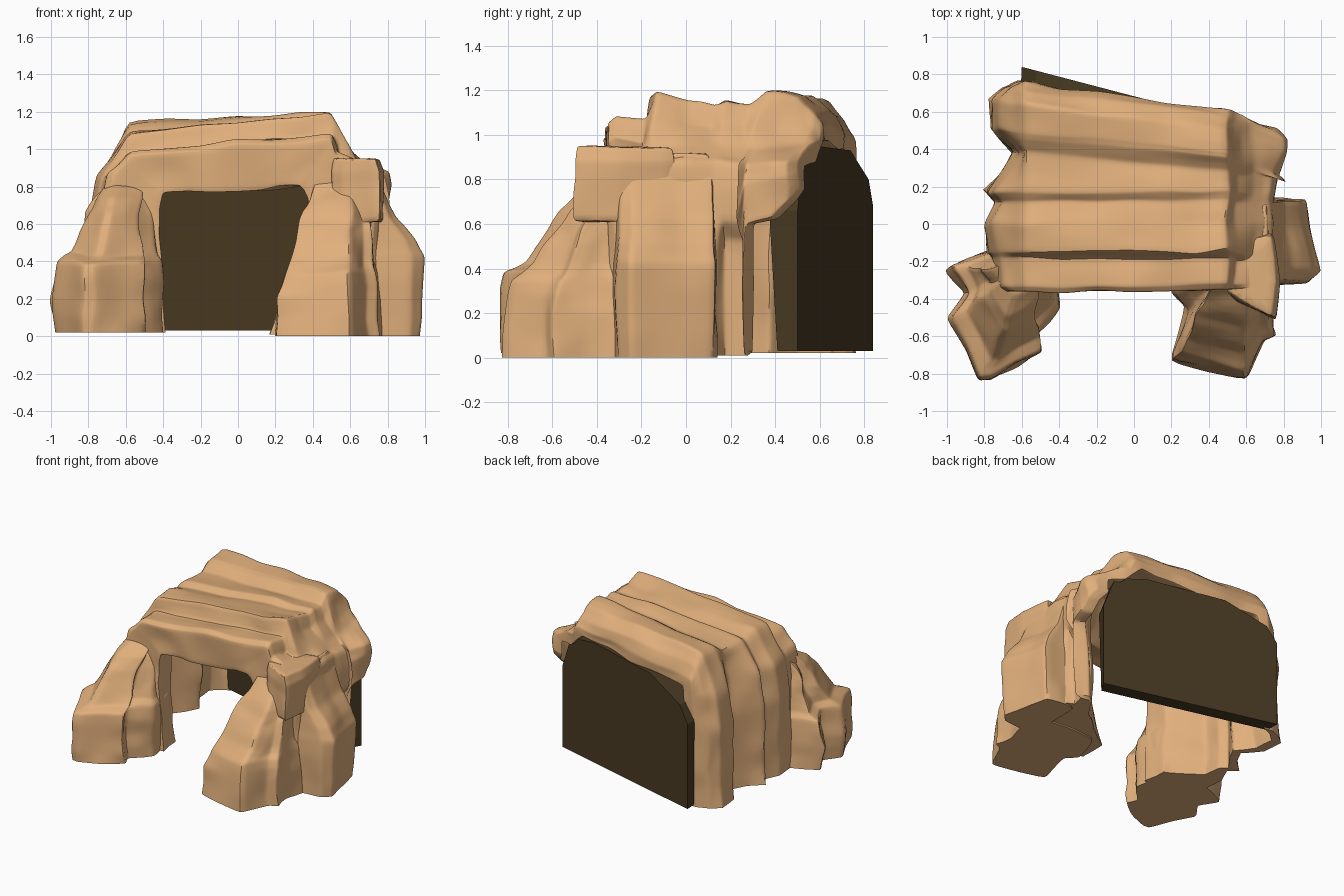
import bpy, bmesh
from math import radians
from mathutils import Vector, noise

if "Cube" in bpy.data.objects:
    bpy.data.objects.remove(bpy.data.objects["Cube"])


def material(name, color):
    m = bpy.data.materials.new(name)
    m.diffuse_color = (*color, 1)
    m.use_nodes = True
    m.node_tree.nodes["Principled BSDF"].inputs["Base Color"].default_value = m.diffuse_color
    return m


ROCK = material("sandstone", (0.75, 0.43, 0.20))
DARK = material("cave_shadow", (0.065, 0.042, 0.016))


def link(name, bm, mat):
    bmesh.ops.recalc_face_normals(bm, faces=bm.faces)
    me = bpy.data.meshes.new(name)
    bm.to_mesh(me)
    bm.free()
    ob = bpy.data.objects.new(name, me)
    bpy.context.collection.objects.link(ob)
    me.materials.append(mat)
    bpy.ops.object.select_all(action='DESELECT')
    ob.select_set(True)
    bpy.context.view_layer.objects.active = ob
    return ob


def finish_rock(name, bm, amount, crease=0.4):
    """Roughen the cage, soften it, and keep hard edges sharp."""
    bmesh.ops.subdivide_edges(bm, edges=bm.edges[:], cuts=1, use_grid_fill=True)
    for v in bm.verts:
        d = noise.noise_vector(v.co * 6) * amount
        if v.co.z < 0.04:
            d.z = 0
        v.co += d
    layer = bm.edges.layers.float.new("crease_edge")
    for e in bm.edges:
        e[layer] = 1.0 if max(v.co.z for v in e.verts) < 0.04 else crease
    ob = link(name, bm, ROCK)
    ob.modifiers.new("soften", 'SUBSURF').levels = 2
    bpy.ops.object.modifier_apply(modifier="soften")
    bpy.ops.object.shade_smooth_by_angle(angle=radians(40))


def boulder(name, outline, anchor, levels, amount=0.03):
    """Stack an outline at (z, x scale, y scale) levels, shrinking towards the anchor."""
    bm = bmesh.new()
    ax, ay = anchor
    n, prev = len(outline), None
    for z, sx, sy in levels:
        ring = [bm.verts.new((ax + (x - ax) * sx, ay + (y - ay) * sy, z)) for x, y in outline]
        if prev:
            for i in range(n):
                j = (i + 1) % n
                bm.faces.new((prev[i], prev[j], ring[j], ring[i]))
        else:
            bm.faces.new(ring[::-1])
        prev = ring
    bm.faces.new(prev)
    finish_rock(name, bm, amount)


# Arch: stations of (y left, y right, roof z left, roof z right, wall x left, wall x right, right wall bottom)
stations = [
    (-0.36, -0.35, 0.97, 1.05, -0.70, 0.72, 0),
    (-0.33, -0.32, 0.99, 1.08, -0.74, 0.75, 0),
    (-0.18, -0.18, 0.98, 1.07, -0.76, 0.77, 0),
    (-0.15, -0.15, 1.09, 1.19, -0.78, 0.77, 0),
    (0.00, 0.01, 1.09, 1.15, -0.80, 0.77, 0),
    (0.12, 0.12, 1.05, 1.13, -0.74, 0.76, 0),
    (0.17, 0.17, 1.09, 1.16, -0.79, 0.69, 0),
    (0.38, 0.27, 1.07, 1.14, -0.64, 0.70, 0),
    (0.45, 0.34, 1.11, 1.20, -0.72, 0.74, 0.02),
    (0.49, 0.37, 1.13, 1.20, -0.76, 0.78, 0.60),
    (0.64, 0.50, 1.15, 1.18, -0.76, 0.81, 0.63),
    (0.72, 0.57, 1.07, 1.12, -0.70, 0.81, 0.70),
    (0.76, 0.60, 0.97, 1.06, -0.62, 0.76, 0.76),
]
# Opening at the mouth; further back the cave widens to a thin shell
mouth = [(-.38, .02), (-.40, .3), (-.42, .55), (-.42, .68), (-.40, .76), (-.15, .78), (.12, .79),
         (.33, .81), (.36, .79), (.38, .75), (.38, .68), (.34, .5), (.25, .25), (.17, .01)]

bm = bmesh.new()
rings = []
for yl, yr, zl, zr, xl, xr, zb in stations:
    ledge = .08 if .15 < yr < .35 else 0
    outer = [(xl, .02), (xl, .3), (xl, .6), (xl + .04, .86), (-.58, zl),
             (-.2, zl + (zr - zl) * .4), (.18, zl + (zr - zl) * .75), (.5, zr),
             (.54, zr - .1), (.64, .95), (xr - .02 + ledge, .88), (xr + ledge, .62),
             (xr, .52 if ledge else .3), (xr, .01)]
    a, b = xl + .07, xr - .09
    wide = [(a, .02), (a, .3), (a, .6), (a + .04, .78), (-.5, .91), (-.2, .94), (.18, .96),
            (.45, .99), (.49, .95), (.57, .87), (b, .82), (b, .6), (b, .3), (b, .01)]
    tl = min(1, max(0, (yl + .2) / .25))
    tr = min(1, max(0, (yr + .1) / .3))
    inner = []
    for (mx, mz), (wx, wz) in zip(mouth, wide):
        t = tl if mx < 0 else tr
        inner.append((mx + (wx - mx) * t, mz + (wz - mz) * t))
    ring = []
    for x, z in outer + inner[::-1]:
        if zb and x > 0 and z < .86:
            z = zb + z * (.86 - zb) / .86
        y = yl + (yr - yl) * (x + .6) / 1.2
        if yl > .4 and x > .5:
            y -= (x - .5) * .3
        ring.append(bm.verts.new((x, y, z)))
    rings.append(ring)
count = len(rings[0])
for a, b in zip(rings, rings[1:]):
    for i in range(count):
        j = (i + 1) % count
        bm.faces.new((a[i], a[j], b[j], b[i]))
for ring in (rings[0], rings[-1]):
    for i in range(count // 2 - 1):
        bm.faces.new((ring[i], ring[i + 1], ring[count - 2 - i], ring[count - 1 - i]))
finish_rock("rock_arch", bm, 0.025)

# Left front foot, sloping up to the arch
boulder("left_foot",
        [(-.99, -.50), (-.83, -.83), (-.77, -.83), (-.49, -.68), (-.53, -.60), (-.40, -.45),
         (-.41, -.2), (-.76, -.14), (-1.0, -.24), (-.90, -.37)],
        (-.54, -.22),
        [(.02, 1, 1), (.2, 1, 1), (.40, .97, .98), (.44, .80, .82), (.56, .66, .66),
         (.66, .60, .58), (.73, .50, .44), (.80, .36, .25)])

# Right front foot
boulder("right_foot",
        [(.19, -.73), (.60, -.82), (.68, -.64), (.75, -.60), (.74, -.45), (.77, -.3),
         (.70, -.1), (.28, -.1), (.20, -.36), (.29, -.45)],
        (.62, -.22),
        [(.0, 1, 1), (.2, .99, .99), (.34, .90, .93), (.42, .80, .78), (.58, .70, .62),
         (.67, .64, .50), (.74, .56, .38), (.84, .45, .22)])

# Square shoulder block above the right foot
boulder("right_shoulder",
        [(.50, -.37), (.56, -.42), (.76, -.51), (.78, -.3), (.75, -.05), (.50, -.1)],
        (.62, -.2), [(.61, .98, .98), (.75, 1, 1), (.88, 1, 1), (.95, .85, .95)], 0.015)

# Side buttress on the right wall
boulder("right_buttress",
        [(.66, -.33), (.93, -.31), (1.0, -.25), (.94, -.02), (.92, .13), (.66, .14)],
        (.68, -.08),
        [(.0, .92, 1), (.2, .98, 1), (.42, 1, 1), (.52, .85, .99), (.64, .52, .96),
         (.78, .30, .92), (.92, .12, .85)], 0.015)

# Dark slanted panel closing the back of the cave
start, end = Vector((-.6, .84, 0)), Vector((.7, .5, 0))
along = (end - start).normalized()
inward = Vector((along.y, -along.x, 0))
shape = [(0, .03), (0, .68), (.08, .80), (.40, .93), (1.0, .95), (1.25, .90), (1.34, .66), (1.34, .03)]
bm = bmesh.new()
back = bm.faces.new([bm.verts.new(start + along * s + Vector((0, 0, z))) for s, z in shape])
ext = bmesh.ops.extrude_face_region(bm, geom=[back], use_keep_orig=True)
for v in [g for g in ext["geom"] if isinstance(g, bmesh.types.BMVert)]:
    v.co += inward * (.10 + .06 * v.co.z)
    v.co -= along * (.03 if v.co.x > .3 else -.03)
link("back_panel", bm, DARK)
